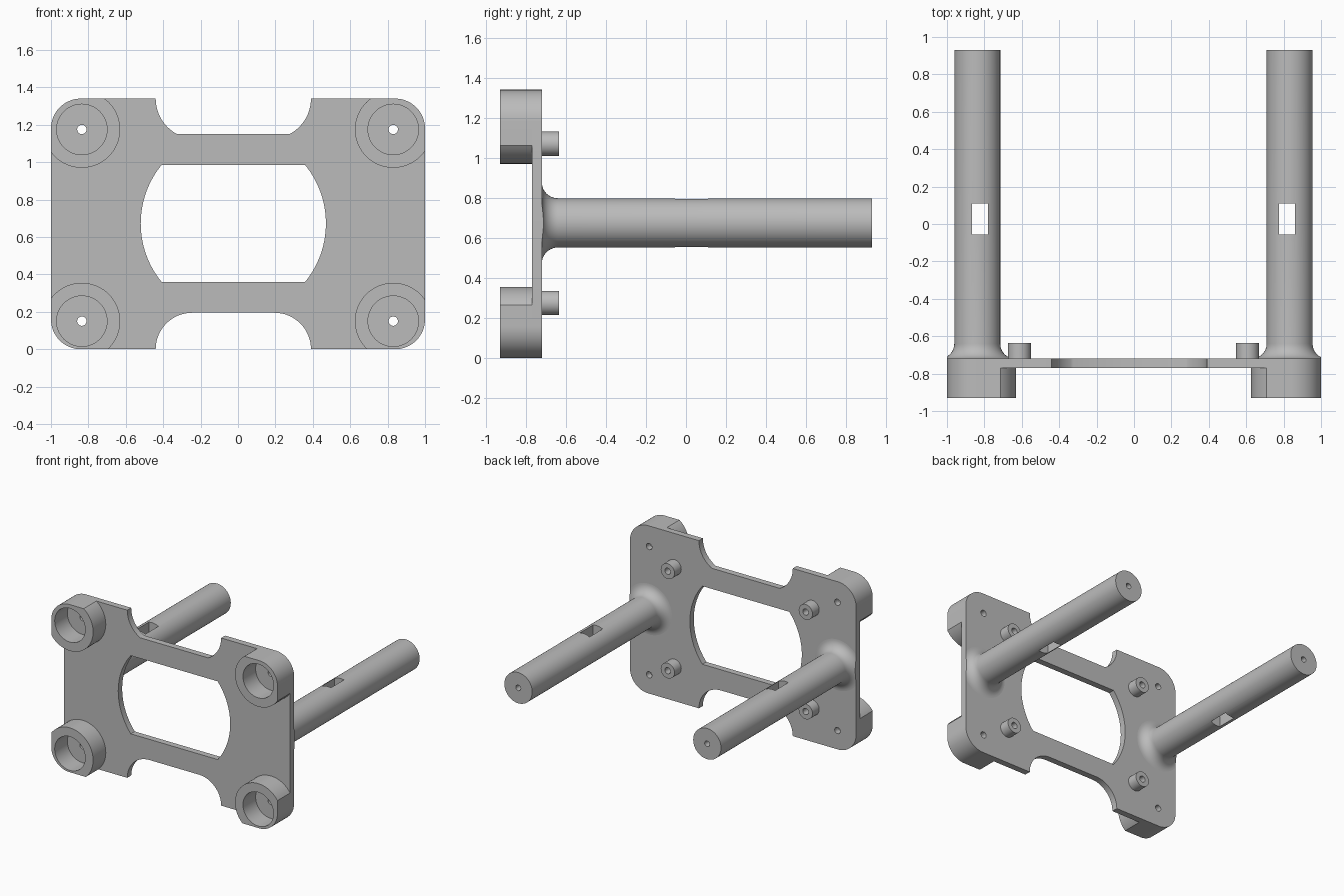
import bpy, bmesh
from math import sin, cos, radians, pi

if "Cube" in bpy.data.objects:
    bpy.data.objects.remove(bpy.data.objects["Cube"])

GREY = bpy.data.materials.new("plain_grey")
GREY.diffuse_color = (0.5, 0.5, 0.5, 1)
GREY.use_nodes = True
GREY.node_tree.nodes["Principled BSDF"].inputs["Base Color"].default_value = GREY.diffuse_color

PLATE_FRONT, PLATE_BACK, BOSS_FRONT, ROD_END = -0.77, -0.72, -0.93, 0.93
HEIGHT = 1.34
BOSSES = [(x, z) for x in (-0.835, 0.83) for z in (0.15, 1.175)]
PEGS = [(x, z) for x in (-0.613, 0.607) for z in (0.275, 1.07)]


def arc(cx, cz, r, a0, a1, n=16):
    angles = [radians(a0 + (a1 - a0) * i / n) for i in range(n + 1)]
    return [(cx + r * cos(a), cz + r * sin(a)) for a in angles]


def finish(bm, name):
    bmesh.ops.remove_doubles(bm, verts=bm.verts, dist=1e-5)
    bmesh.ops.recalc_face_normals(bm, faces=bm.faces)
    mesh = bpy.data.meshes.new(name)
    bm.to_mesh(mesh)
    bm.free()
    obj = bpy.data.objects.new(name, mesh)
    bpy.context.collection.objects.link(obj)
    mesh.materials.append(GREY)
    return obj


def prism(name, outline, y0, y1):
    """Extrude an x-z outline along y."""
    bm = bmesh.new()
    face = bm.faces.new([bm.verts.new((x, y0, z)) for x, z in outline])
    ext = bmesh.ops.extrude_face_region(bm, geom=[face])
    moved = [v for v in ext["geom"] if isinstance(v, bmesh.types.BMVert)]
    bmesh.ops.translate(bm, verts=moved, vec=(0, y1 - y0, 0))
    return finish(bm, name)


def disc(name, cx, cz, r, y0, y1, n=48):
    return prism(name, arc(cx, cz, r, 0, 360, n)[:-1], y0, y1)


def rect(x0, x1, z0, z1):
    return [(x0, z0), (x1, z0), (x1, z1), (x0, z1)]


def lathe(name, cx, cz, profile, n=64):
    """Turn a (radius, y) profile around a y-parallel axis."""
    bm = bmesh.new()
    vs = [bm.verts.new((cx + r, y, cz)) for r, y in profile]
    edges = [bm.edges.new(p) for p in zip(vs, vs[1:])]
    bmesh.ops.spin(bm, geom=vs + edges, cent=(cx, 0, cz), axis=(0, 1, 0),
                   angle=2 * pi, steps=n, use_merge=True)
    return finish(bm, name)


def boolean(obj, tool, op="DIFFERENCE"):
    bpy.context.view_layer.objects.active = obj
    mod = obj.modifiers.new("cut", "BOOLEAN")
    mod.operation, mod.object, mod.solver = op, tool, "EXACT"
    bpy.ops.object.modifier_apply(modifier=mod.name)
    bpy.data.objects.remove(tool)


# Plate with rounded corners and a notch in the top and bottom edges
outline = (arc(-0.84, 0.16, 0.16, 180, 270)
           + arc(-0.245, 0, 0.195, 180, 90) + arc(0.195, 0, 0.195, 90, 0)
           + arc(0.84, 0.16, 0.16, 270, 360)
           + arc(0.84, HEIGHT - 0.16, 0.16, 0, 90)
           + arc(0.175, HEIGHT, 0.215, 0, -62.1)
           + arc(-0.225, HEIGHT, 0.215, -117.9, -180)
           + arc(-0.84, HEIGHT - 0.16, 0.16, 90, 180))
plate = prism("plate", outline, PLATE_FRONT, PLATE_BACK)

# Central window with bowed sides
window = (arc(-0.025, 0.6725, 0.495, -39.15, 39.15, 28)
          + arc(-0.025, 0.6725, 0.495, 140.85, 219.15, 28))
boolean(plate, prism("window_cutter", window, -0.85, -0.65))

# Corner cups trimmed to the rounded rectangle, with screw holes in the plate
for i, (x, z) in enumerate(BOSSES):
    cup = disc(f"corner_cup_{i + 1}", x, z, 0.205, BOSS_FRONT, PLATE_FRONT, 64)
    trim = (arc(-0.84, 0.16, 0.16, 180, 270) + arc(0.84, 0.16, 0.16, 270, 360)
            + arc(0.84, HEIGHT - 0.16, 0.16, 0, 90)
            + arc(-0.84, HEIGHT - 0.16, 0.16, 90, 180))
    boolean(cup, prism("trim", trim, -1.1, -0.6), "INTERSECT")
    boolean(cup, disc("pocket", x, z, 0.135, -1.1, -0.6))
    boolean(plate, disc("screw_hole", x, z, 0.025, -1.1, -0.6, 24))

# Short standoff pegs with blind holes
for i, (x, z) in enumerate(PEGS):
    lathe(f"standoff_peg_{i + 1}", x, z,
          [(0, PLATE_BACK), (0.061, PLATE_BACK), (0.061, -0.635),
           (0.025, -0.635), (0.025, -0.71), (0, -0.71)], 40)

# Long rods with a flared foot, an end hole and a vertical slot
flare = [(0.203 - 0.08 * sin(a), -0.64 - 0.08 * cos(a))
         for a in [pi / 2 * i / 10 for i in range(11)]]
profile = ([(0, PLATE_BACK)] + flare
           + [(0.123, ROD_END), (0.022, ROD_END), (0.022, 0.7), (0, 0.7)])
for name, x, slot in (("left_rod", -0.838, -0.823), ("right_rod", 0.832, 0.818)):
    rod = lathe(name, x, 0.675, profile)
    boolean(rod, prism("side_trim", rect(-1, 1, 0, 1.4), -1, 1), "INTERSECT")
    boolean(rod, prism("slot", rect(slot - 0.042, slot + 0.042, 0.4, 0.95),
                       -0.055, 0.11))

# Smooth round walls, keep edges sharp
bpy.ops.object.select_all(action="DESELECT")
for obj in bpy.context.collection.objects:
    obj.select_set(True)
bpy.context.view_layer.objects.active = plate
bpy.ops.object.shade_smooth_by_angle(angle=radians(30))
